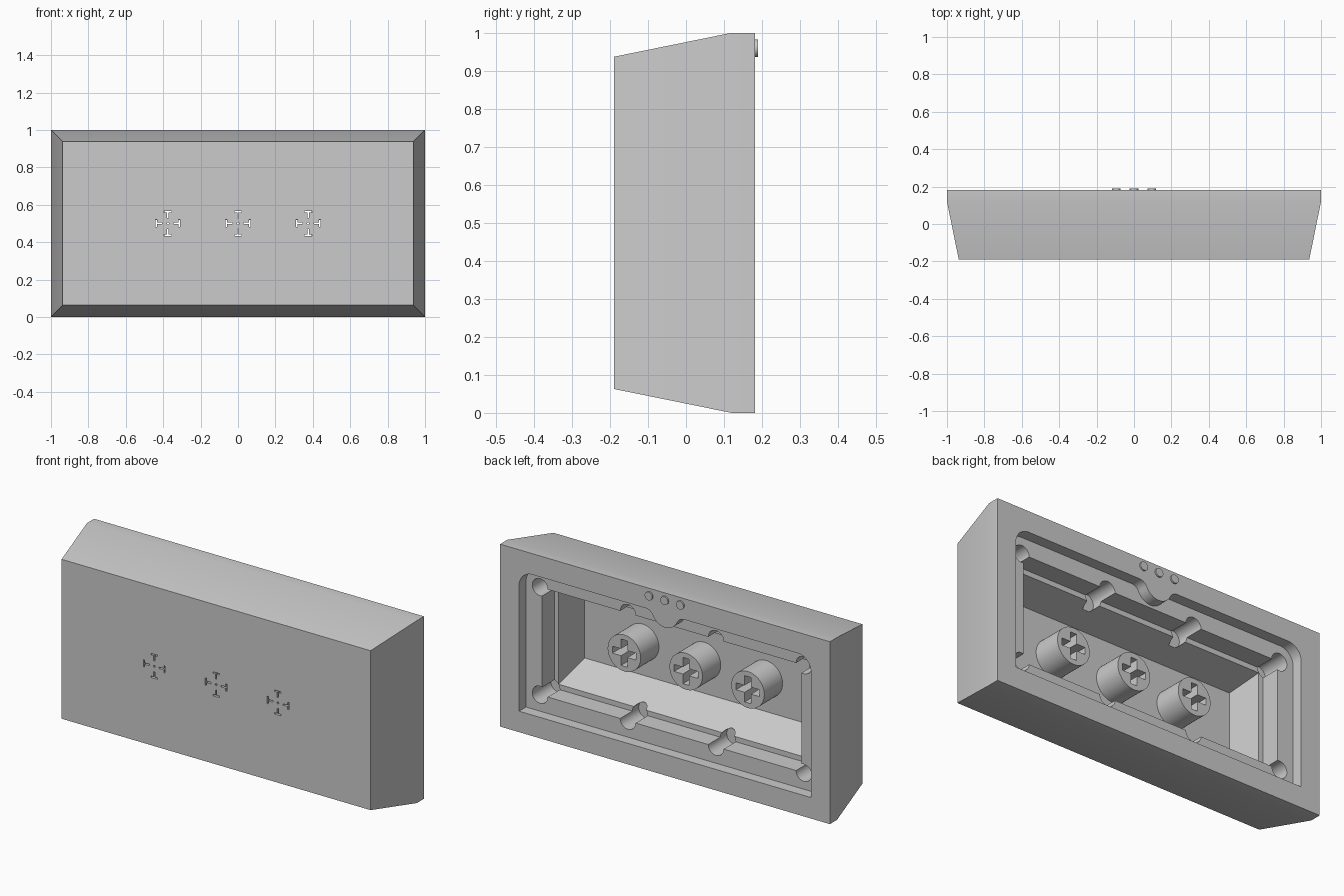
import bpy, bmesh
from math import sin, cos, radians

cube = bpy.data.objects.get("Cube")
if cube:
    bpy.data.objects.remove(cube, do_unlink=True)

grey = bpy.data.materials.new("plain grey")
grey.use_nodes = True
grey.diffuse_color = (0.6, 0.6, 0.6, 1)
grey.node_tree.nodes["Principled BSDF"].inputs["Base Color"].default_value = (0.6, 0.6, 0.6, 1)

BACK, FRONT = 0.182, -0.19      # rear rim and front face
LEDGE = BACK - 0.06             # first ledge inside the rim
SHELF = BACK - 0.165            # second ledge
FLOOR = BACK - 0.34             # inside of the front wall
MID = 0.5                       # centre height
STEM_X = (-0.375, 0, 0.375)


def arc(cx, cz, r, start, end, steps=10):
    angles = [radians(start + (end - start) * i / steps) for i in range(steps + 1)]
    return [(cx + r * cos(a), cz + r * sin(a)) for a in angles]


def circle(cx, cz, r, steps=32):
    return arc(cx, cz, r, 0, 360, steps)[:-1]


def rect(half, low, high):
    return [(half, low), (half, high), (-half, high), (-half, low)]


def build(name, solids):
    """Each solid is a list of (y, outline) sections joined along y."""
    bm = bmesh.new()
    for sections in solids:
        rings = [[bm.verts.new((x, y, z)) for x, z in pts] for y, pts in sections]
        for a, b in zip(rings, rings[1:]):
            for i in range(len(a)):
                j = (i + 1) % len(a)
                bm.faces.new((a[i], a[j], b[j], b[i]))
        bm.faces.new(rings[0])
        bm.faces.new(rings[-1])
    bmesh.ops.recalc_face_normals(bm, faces=bm.faces)
    mesh = bpy.data.meshes.new(name)
    bm.to_mesh(mesh)
    bm.free()
    mesh.materials.append(grey)
    obj = bpy.data.objects.new(name, mesh)
    bpy.context.collection.objects.link(obj)
    return obj


def activate(obj):
    bpy.ops.object.select_all(action='DESELECT')
    obj.select_set(True)
    bpy.context.view_layer.objects.active = obj


def cut(obj, solids):
    cutter = build("cutter", solids)
    cutter.hide_render = True
    mod = obj.modifiers.new("cut", 'BOOLEAN')
    mod.operation = 'DIFFERENCE'
    mod.solver = 'EXACT'
    mod.object = cutter
    activate(obj)
    bpy.ops.object.modifier_apply(modifier=mod.name)
    bpy.data.objects.remove(cutter, do_unlink=True)


def smooth(obj):
    activate(obj)
    bpy.ops.object.shade_smooth_by_angle(angle=radians(30))


# Outer shell: straight rim, then tapered sides to the front
shell = build("shell", [[
    (BACK, rect(1, 0, 1)),
    (0.12, rect(1, 0, 1)),
    (FRONT, rect(0.937, 0.063, 0.937)),
]])

# Rim opening with rounded upper corners and a round tab at the top
opening = (
    [(-0.885, 0.115), (0.885, 0.115)]
    + arc(0.805, 0.805, 0.08, 0, 90)
    + arc(0.118, 0.835, 0.05, 90, 155)
    + arc(0, 0.89, 0.08, -25, -155, 16)[1:-1]
    + arc(-0.118, 0.835, 0.05, 25, 90)
    + arc(-0.805, 0.805, 0.08, 90, 180)
)
cut(shell, [[(LEDGE, opening), (0.3, opening)]])

# Stepped inner recess and the tapered main cavity
step = rect(0.787, 0.205, 0.795)
cut(shell, [[(SHELF, step), (0.3, step)]])
mouth = rect(0.76, 0.233, 0.767)
cut(shell, [[(FLOOR, rect(0.725, 0.32, 0.72)), (SHELF, mouth), (0.05, mouth)]])

# Round sockets along the upper and lower ledges
sockets = []
for x in (-0.8, -0.267, 0.267, 0.8):
    for z in (0.205, 0.795):
        ring = circle(x, z, 0.047, 24)
        sockets.append([(SHELF - 0.055, ring), (0.15, ring)])
cut(shell, sockets)

# Fine slits through the front wall at each stem
tee = [(-0.004, 0.03), (0.004, 0.03), (0.004, 0.058), (0.02, 0.058),
       (0.02, 0.066), (-0.02, 0.066), (-0.02, 0.058), (-0.004, 0.058)]
slits = []
for cx in STEM_X:
    for c, s in ((1, 0), (0, 1), (-1, 0), (0, -1)):
        pts = [(cx + c * x - s * z, MID + s * x + c * z) for x, z in tee]
        slits.append([(-0.25, pts), (-0.1, pts)])
    dot = circle(cx, MID, 0.006, 8)
    slits.append([(-0.25, dot), (-0.1, dot)])
cut(shell, slits)
smooth(shell)

# Round stems with cross-shaped sockets
W, L = 0.019, 0.072
arm = [(L, -W), (L, W), (W, W)]
cross = [(c * x - s * z, s * x + c * z)
         for c, s in ((1, 0), (0, 1), (-1, 0), (0, -1)) for x, z in arm]
for side, cx in zip(("right", "middle", "left"), STEM_X):
    ring = circle(cx, MID, 0.1, 48)
    stem = build(side + "_stem", [[(FLOOR - 0.005, ring), (0, ring)]])
    hole = [(cx + x, MID + z) for x, z in cross]
    cut(stem, [[(-0.3, hole), (0.1, hole)]])
    smooth(stem)

# Three small raised pips on the rear rim
for side, cx in zip(("right", "middle", "left"), (-0.095, 0, 0.095)):
    ring = circle(cx, 0.96, 0.023, 24)
    smooth(build(side + "_pip", [[(BACK - 0.01, ring), (0.19, ring)]]))
